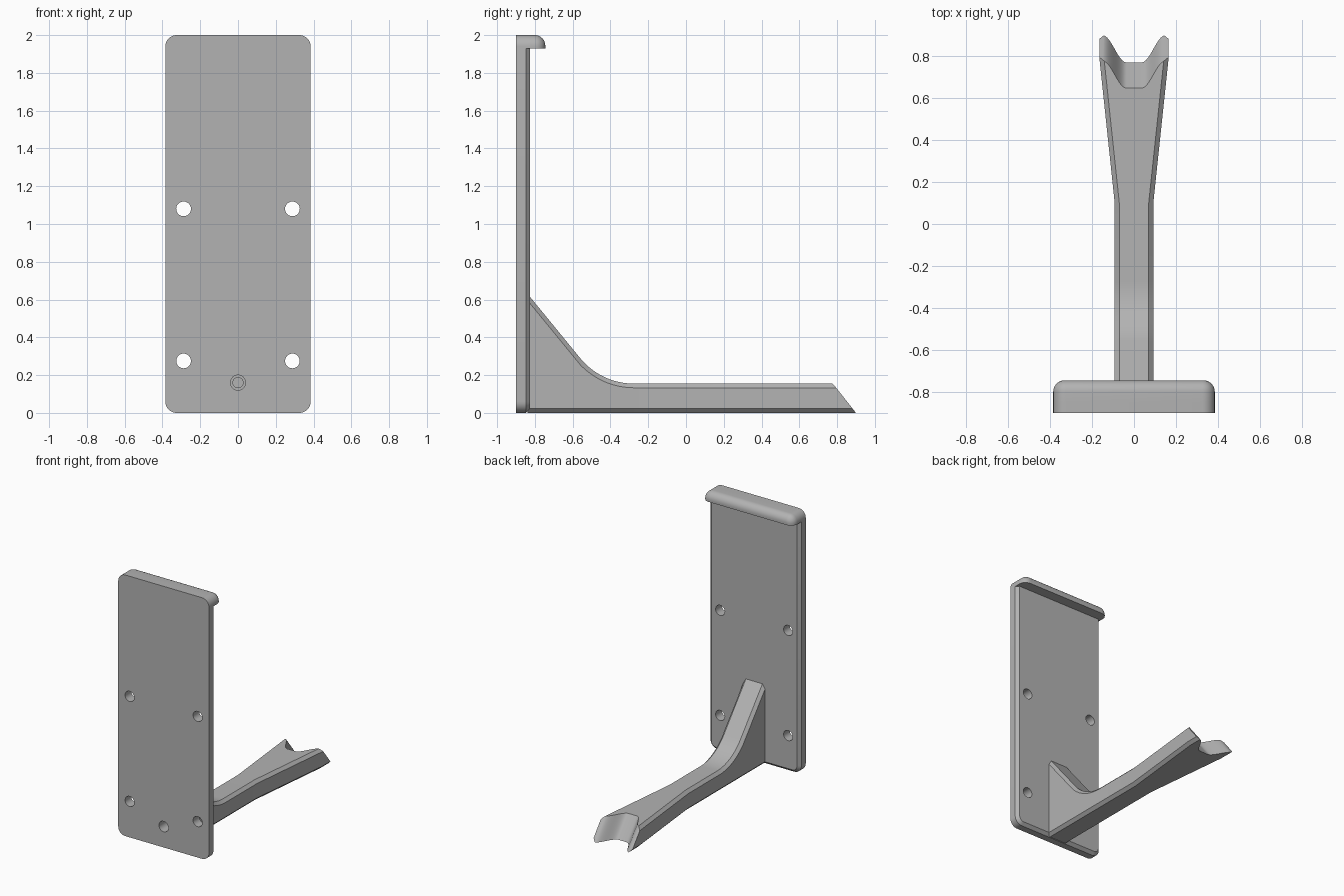
import bpy, bmesh, math
from mathutils import Vector, Matrix

cube = bpy.data.objects.get("Cube")
if cube:
    bpy.data.objects.remove(cube)

grey = bpy.data.materials.new("matte grey")
grey.use_nodes = True
grey.diffuse_color = (0.45, 0.45, 0.45, 1)
grey.node_tree.nodes["Principled BSDF"].inputs["Base Color"].default_value = grey.diffuse_color

HALF_W, HEIGHT, CORNER = 0.385, 2.0, 0.06
FRONT, BACK, LIP_BACK, LIP_Z = -0.9, -0.825, -0.745, 1.93
CHAMFER = 0.022


def finish(bm, name):
    bmesh.ops.recalc_face_normals(bm, faces=bm.faces)
    mesh = bpy.data.meshes.new(name)
    bm.to_mesh(mesh)
    bm.free()
    mesh.materials.append(grey)
    ob = bpy.data.objects.new(name, mesh)
    bpy.context.collection.objects.link(ob)
    return ob


def prism(points, sweep):
    bm = bmesh.new()
    face = bm.faces.new([bm.verts.new(p) for p in points])
    ext = bmesh.ops.extrude_face_region(bm, geom=[face], use_keep_orig=True)
    moved = [g for g in ext["geom"] if isinstance(g, bmesh.types.BMVert)]
    bmesh.ops.translate(bm, verts=moved, vec=sweep)
    return bm


def rounded_slab(y0, y1, offset, segments):
    """Upright rounded rectangle whose back rim is bevelled."""
    pts = []
    for k, (sx, top) in enumerate([(1, 1), (-1, 1), (-1, 0), (1, 0)]):
        cx = sx * (HALF_W - CORNER)
        cz = HEIGHT - CORNER if top else CORNER
        for i in range(9):
            a = math.pi / 2 * (k + i / 8)
            pts.append((cx + CORNER * math.cos(a), y0, cz + CORNER * math.sin(a)))
    bm = prism(pts, Vector((0, y1 - y0, 0)))
    rim = [e for e in bm.edges if all(abs(v.co.y - y1) < 1e-5 for v in e.verts)]
    bmesh.ops.bevel(bm, geom=rim, offset=offset, segments=segments, profile=0.5,
                    affect='EDGES', clamp_overlap=False)
    return bm


def rod(name, x, z, radius, y0, y1):
    bm = bmesh.new()
    place = Matrix.Translation((x, (y0 + y1) / 2, z)) @ Matrix.Rotation(math.pi / 2, 4, 'X')
    bmesh.ops.create_cone(bm, cap_ends=True, segments=32, radius1=radius,
                          radius2=radius, depth=y1 - y0, matrix=place)
    return finish(bm, name)


def cut(ob, cutters):
    bpy.context.view_layer.objects.active = ob
    for c in cutters:
        mod = ob.modifiers.new("cut", 'BOOLEAN')
        mod.operation, mod.solver, mod.object = 'DIFFERENCE', 'EXACT', c
        bpy.ops.object.modifier_apply(modifier=mod.name)


# Back plate with a chamfered rear rim
plate = finish(rounded_slab(FRONT, BACK, CHAMFER, 1), "back_plate")

# Rounded lip along the top edge
bm = rounded_slab(FRONT + 0.05, LIP_BACK, 0.055, 8)
res = bmesh.ops.bisect_plane(bm, geom=bm.verts[:] + bm.edges[:] + bm.faces[:],
                             plane_co=(0, 0, LIP_Z), plane_no=(0, 0, 1), clear_inner=True)
bmesh.ops.holes_fill(bm, edges=[e for e in bm.edges if e.is_boundary], sides=0)
lip = finish(bm, "top_lip")

# Support arm: chamfered sections lofted along y as (y, half width, top, slope angle)
SLOPE, R, ARC_Y, ARM_TOP, NARROW, WIDE = math.radians(50.7), 0.367, -0.276, 0.155, 0.092, 0.165
arc = []
for i in range(17):
    a = SLOPE * (1 - i / 16)
    arc.append((ARC_Y - R * math.sin(a), NARROW, ARM_TOP + R * (1 - math.cos(a)), a))
y_start = BACK - 0.015
z_start = arc[0][2] + (arc[0][0] - y_start) * math.tan(SLOPE)
stations = [(y_start, NARROW, z_start, SLOPE)] + arc + [
    (0.1, NARROW, ARM_TOP, 0), (0.79, WIDE, ARM_TOP, 0), (0.95, WIDE, ARM_TOP, 0)]
bm = bmesh.new()
rings = []
for y, w, top, a in stations:
    drop, inner = CHAMFER / math.cos(a), w - CHAMFER
    half = [(inner, 0), (w, CHAMFER), (w, top - drop), (inner, top)]
    ring = half + [(-x, z) for x, z in reversed(half)]
    rings.append([bm.verts.new((x, y, z)) for x, z in ring])
for r0, r1 in zip(rings, rings[1:]):
    for i in range(8):
        j = (i + 1) % 8
        bm.faces.new((r0[i], r0[j], r1[j], r1[i]))
bm.faces.new(rings[0])
bm.faces.new(rings[-1])
arm = finish(bm, "support_arm")

# Slanted cradle notch at the arm's end
TIP, DIP, LEAN = 0.9, 0.77, 0.79
right = [(0.3, TIP)]
for i in range(17):
    t = 1 - i / 16
    right.append((0.035 + 0.115 * t, DIP + (TIP - DIP) * (1 - math.cos(math.pi * t)) / 2))
plan = right + [(-x, y) for x, y in reversed(right)] + [(-0.3, 1.4), (0.3, 1.4)]
z0, z1 = -0.1, 0.3
notch = finish(prism([(x, y - LEAN * z0, z0) for x, y in plan],
                     Vector((0, -LEAN * (z1 - z0), z1 - z0))), "notch_cutter")

# Four screw holes and one stepped blind hole leading into the arm
screws = [rod("screw_cutter", x, z, 0.039, -1, -0.7)
          for x in (-0.288, 0.288) for z in (0.275, 1.08)]
bore = rod("bore_cutter", 0, 0.16, 0.04, -1, -0.79)
pilot = rod("pilot_cutter", 0, 0.16, 0.027, -0.95, -0.6)
cut(plate, screws + [bore])
cut(arm, [notch, bore, pilot])
for c in screws + [bore, pilot, notch]:
    bpy.data.objects.remove(c)

# Smooth the curves, keep the edges crisp
for ob in (plate, lip, arm):
    bpy.ops.object.select_all(action='DESELECT')
    ob.select_set(True)
    bpy.context.view_layer.objects.active = ob
    bpy.ops.object.shade_smooth_by_angle(angle=math.radians(25))
